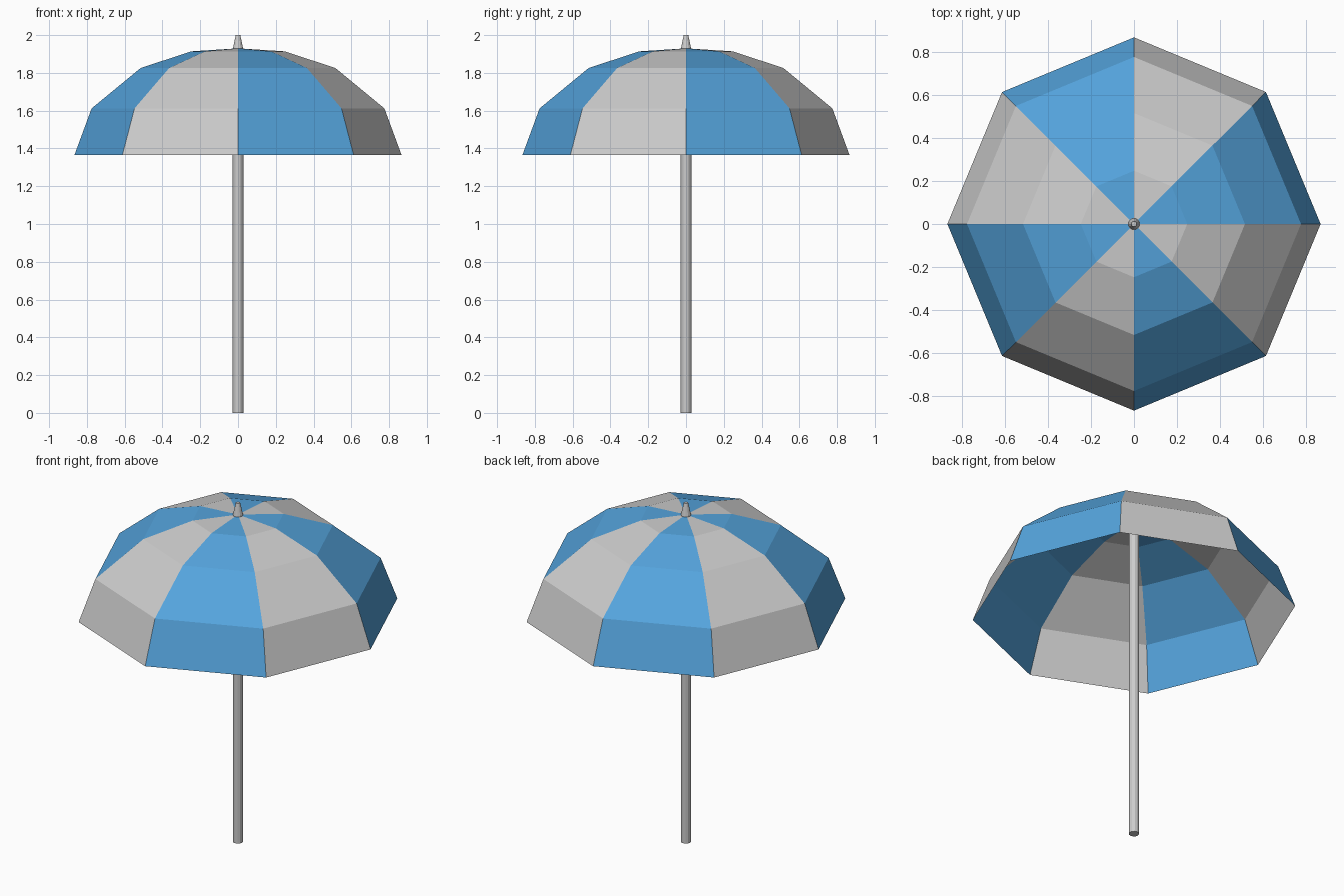
import bpy
import bmesh
from math import sin, cos, pi

if "Cube" in bpy.data.objects:
    bpy.data.objects.remove(bpy.data.objects["Cube"])

SIDES = 8
# Canopy profile from rim to crown: (radius, height)
PROFILE = [(0.866, 1.365), (0.775, 1.612), (0.515, 1.826), (0.247, 1.914)]
CROWN_Z = 1.93


def cone(name, r1, r2, z1, z2, sides):
    bpy.ops.mesh.primitive_cone_add(vertices=sides, radius1=r1, radius2=r2,
                                    depth=z2 - z1, location=(0, 0, (z1 + z2) / 2))
    bpy.context.object.name = name
    return bpy.context.object


# Canopy: single cloth sheet of eight faceted panels, alternately blue and grey
blue = bpy.data.materials.new("blue_cloth")
blue.diffuse_color = (0.09, 0.37, 0.72, 1)
blue.use_nodes = True
blue.node_tree.nodes["Principled BSDF"].inputs["Base Color"].default_value = blue.diffuse_color

bm = bmesh.new()
rings = [[bm.verts.new((r * cos(2 * pi * i / SIDES), r * sin(2 * pi * i / SIDES), z))
          for i in range(SIDES)] for r, z in PROFILE]
crown = bm.verts.new((0, 0, CROWN_Z))
for i in range(SIDES):
    j = (i + 1) % SIDES
    panel = [bm.faces.new((lo[i], lo[j], hi[j], hi[i])) for lo, hi in zip(rings, rings[1:])]
    panel.append(bm.faces.new((rings[-1][i], rings[-1][j], crown)))
    for face in panel:
        face.material_index = 1 - i % 2
mesh = bpy.data.meshes.new("canopy")
mesh.materials.append(None)
mesh.materials.append(blue)
bm.to_mesh(mesh)
bm.free()
# Material slots are assigned first, then indices: even panels use blue
canopy = bpy.data.objects.new("canopy", mesh)
bpy.context.collection.objects.link(canopy)

# Pole and the tapered finial on top
cone("pole", 0.028, 0.028, 0, CROWN_Z, 12)
cone("finial", 0.028, 0.012, CROWN_Z - 0.005, 2.0, 12)
